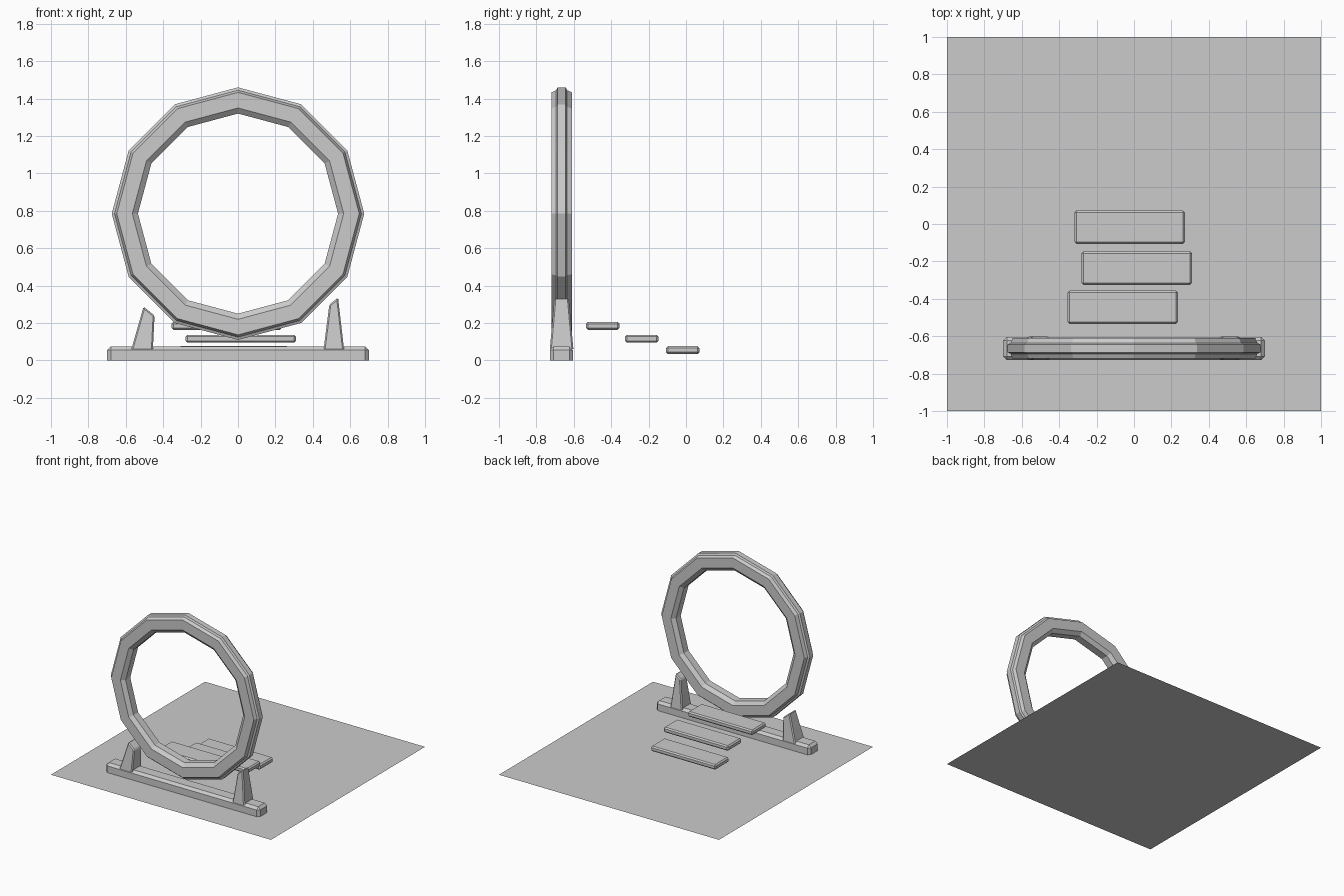
import bpy, bmesh, math

if "Cube" in bpy.data.objects:
    bpy.data.objects.remove(bpy.data.objects["Cube"])

RING_Y = -0.665


def make_object(name, bm, bevel=0.0, keep_bottom=False):
    bmesh.ops.recalc_face_normals(bm, faces=bm.faces[:])
    if bevel:
        low = min(v.co.z for v in bm.verts)
        edges = [e for e in bm.edges
                 if not (keep_bottom and all(v.co.z < low + 1e-5 for v in e.verts))]
        bmesh.ops.bevel(bm, geom=edges, offset=bevel, segments=1,
                        affect='EDGES', profile=0.5)
    mesh = bpy.data.meshes.new(name)
    bm.to_mesh(mesh)
    bm.free()
    obj = bpy.data.objects.new(name, mesh)
    bpy.context.collection.objects.link(obj)
    return obj


def box(name, x0, x1, y0, y1, z0, z1, bevel, keep_bottom=False):
    bm = bmesh.new()
    bmesh.ops.create_cube(bm, size=1)
    for v in bm.verts:
        v.co.x = (x0 + x1) / 2 + v.co.x * (x1 - x0)
        v.co.y = (y0 + y1) / 2 + v.co.y * (y1 - y0)
        v.co.z = (z0 + z1) / 2 + v.co.z * (z1 - z0)
    return make_object(name, bm, bevel, keep_bottom)


def support(name, profile):
    # front outline pushed through y, narrowing towards the top
    bm = bmesh.new()
    loops = []
    for side in (-1, 1):
        loops.append([bm.verts.new((x, RING_Y + side * (0.063 - 0.09 * (z - 0.06)), z))
                      for x, z in profile])
    n = len(profile)
    for loop in loops:
        bm.faces.new(loop)
    for i in range(n):
        j = (i + 1) % n
        bm.faces.new((loops[0][i], loops[0][j], loops[1][j], loops[1][i]))
    return make_object(name, bm, 0.008, True)


def ring(name, half_profile, z, sides=12):
    # mirrored radial cross-section swept around the y axis
    profile = half_profile + [(r, -y) for r, y in reversed(half_profile)]
    bm = bmesh.new()
    rows = []
    for i in range(sides):
        a = 2 * math.pi * i / sides
        rows.append([bm.verts.new((r * math.cos(a), RING_Y + y, z + r * math.sin(a)))
                     for r, y in profile])
    n = len(profile)
    for i in range(sides):
        a, b = rows[i], rows[(i + 1) % sides]
        for k in range(n):
            m = (k + 1) % n
            bm.faces.new((a[k], a[m], b[m], b[k]))
    return make_object(name, bm)


# Floor sheet
bm = bmesh.new()
bmesh.ops.create_grid(bm, x_segments=1, y_segments=1, size=1)
make_object("floor", bm)

# Twelve-sided hoop with raised outer rim and chamfered inside
ring("hoop", [(0.675, 0.022), (0.66, 0.029), (0.648, 0.055),
              (0.565, 0.055), (0.535, 0.03)], 0.785)

# Base beam
box("base_beam", -0.70, 0.70, -0.728, -0.604, 0, 0.075, 0.02, True)

# Two broken uprights of unequal height
support("left_support", [(-0.57, 0.06), (-0.455, 0.06), (-0.446, 0.24), (-0.505, 0.288)])
support("right_support", [(0.458, 0.06), (0.567, 0.06), (0.535, 0.336), (0.488, 0.298)])

# Floating step slabs
for i, (x, y, z) in enumerate([(-0.06, -0.445, 0.185), (0.015, -0.236, 0.116),
                               (-0.023, -0.017, 0.055)]):
    box(f"step_{i + 1}", x - 0.295, x + 0.295, y - 0.089, y + 0.089,
        z - 0.021, z + 0.021, 0.01)
